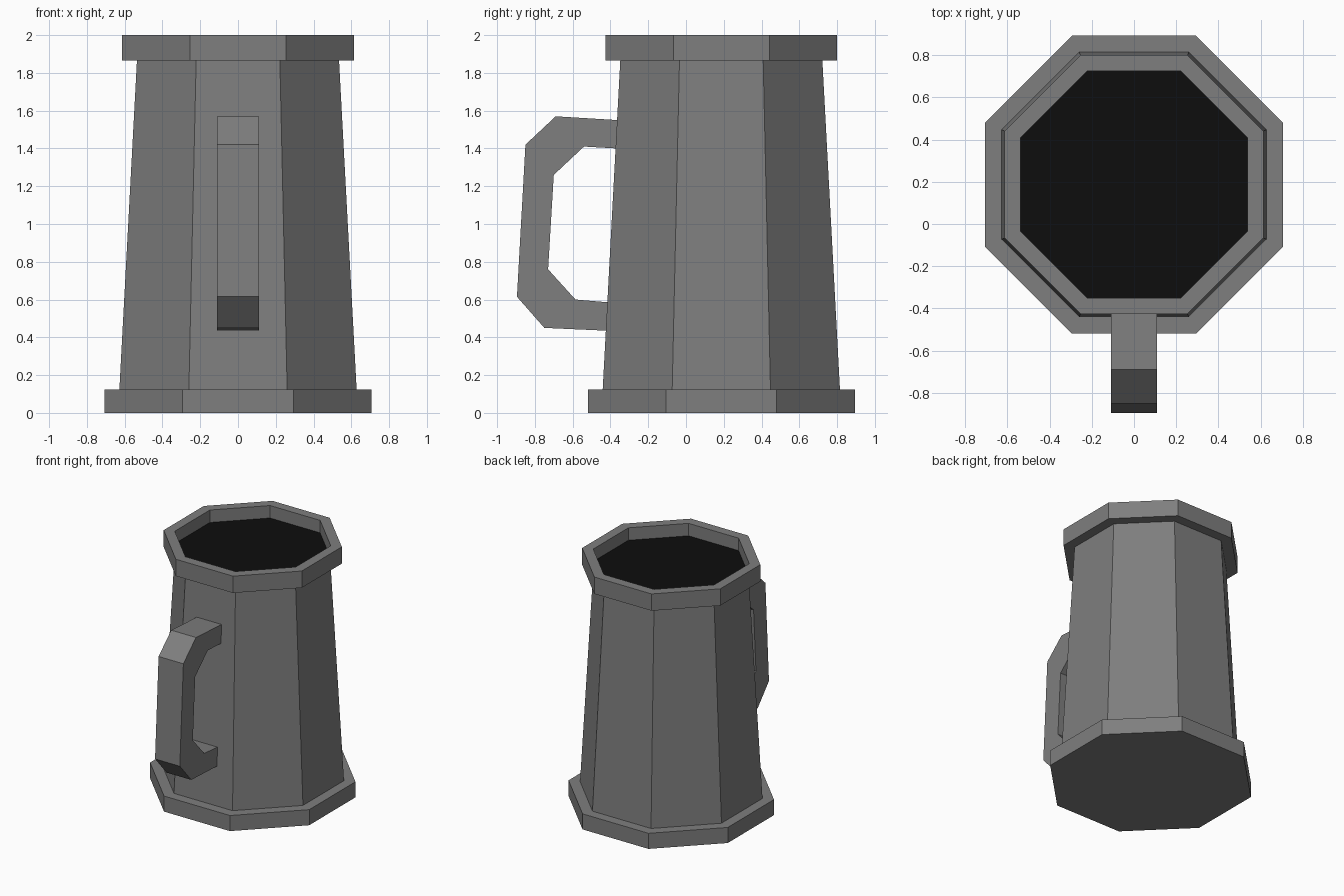
import bpy, bmesh, math

if "Cube" in bpy.data.objects:
    bpy.data.objects.remove(bpy.data.objects["Cube"])

CY = 0.187      # mug axis, offset back from the handle
SIDES = 8


def material(name, value):
    m = bpy.data.materials.new(name)
    m.diffuse_color = (value, value, value, 1)
    m.use_nodes = True
    m.node_tree.nodes["Principled BSDF"].inputs["Base Color"].default_value = m.diffuse_color
    return m


pewter = material("grey_pewter", 0.21)
dark = material("black_liquid", 0.004)


def finish(name, bm, mat):
    mesh = bpy.data.meshes.new(name)
    bm.to_mesh(mesh)
    bm.free()
    mesh.materials.append(mat)
    ob = bpy.data.objects.new(name, mesh)
    bpy.context.collection.objects.link(ob)
    return ob


def lathe(name, profile, mat):
    """Eight-sided lathe; profile is (face distance from axis, z), outside upward."""
    bm = bmesh.new()
    rings = []
    for a, z in profile:
        r = a / math.cos(math.pi / SIDES)
        n = SIDES if a > 0 else 1
        angles = [(i + 0.5) * 2 * math.pi / SIDES for i in range(n)]
        rings.append([bm.verts.new((r * math.cos(t), CY + r * math.sin(t), z)) for t in angles])
    for lo, hi in zip(rings, rings[1:]):
        for i in range(SIDES):
            j = (i + 1) % SIDES
            if len(lo) == 1:
                bm.faces.new((lo[0], hi[j], hi[i]))
            elif len(hi) == 1:
                bm.faces.new((lo[i], lo[j], hi[0]))
            else:
                bm.faces.new((lo[i], lo[j], hi[j], hi[i]))
    return finish(name, bm, mat)


# Foot, tapered body, rim and drink surface
lathe("foot", [(0, 0), (0.707, 0), (0.707, 0.125), (0.628, 0.125)], pewter)
lathe("body", [(0.628, 0.125), (0.535, 1.865)], pewter)
lathe("rim", [(0.535, 1.865), (0.613, 1.865), (0.613, 2), (0.537, 2), (0.537, 1.9)], pewter)
lathe("liquid", [(0.537, 1.9), (0, 1.9)], dark)

# Handle: C-shaped side profile extruded across x
outline = [(-0.36, 1.55), (-0.69, 1.57), (-0.85, 1.42), (-0.895, 0.615),
           (-0.75, 0.45), (-0.415, 0.435), (-0.407, 0.585), (-0.585, 0.60),
           (-0.73, 0.76), (-0.70, 1.26), (-0.54, 1.41), (-0.365, 1.40)]
bm = bmesh.new()
left, right = ([bm.verts.new((x, y, z)) for y, z in outline] for x in (-0.11, 0.11))
n = len(outline)
for i in range(n):
    j = (i + 1) % n
    bm.faces.new((left[i], left[j], right[j], right[i]))
for i in range(n // 2 - 1):      # quads between outer and inner curve
    o, p = i, n - 1 - i
    for side in (left, right):
        bm.faces.new((side[o], side[o + 1], side[p - 1], side[p]))
bmesh.ops.recalc_face_normals(bm, faces=bm.faces)
finish("handle", bm, pewter)
